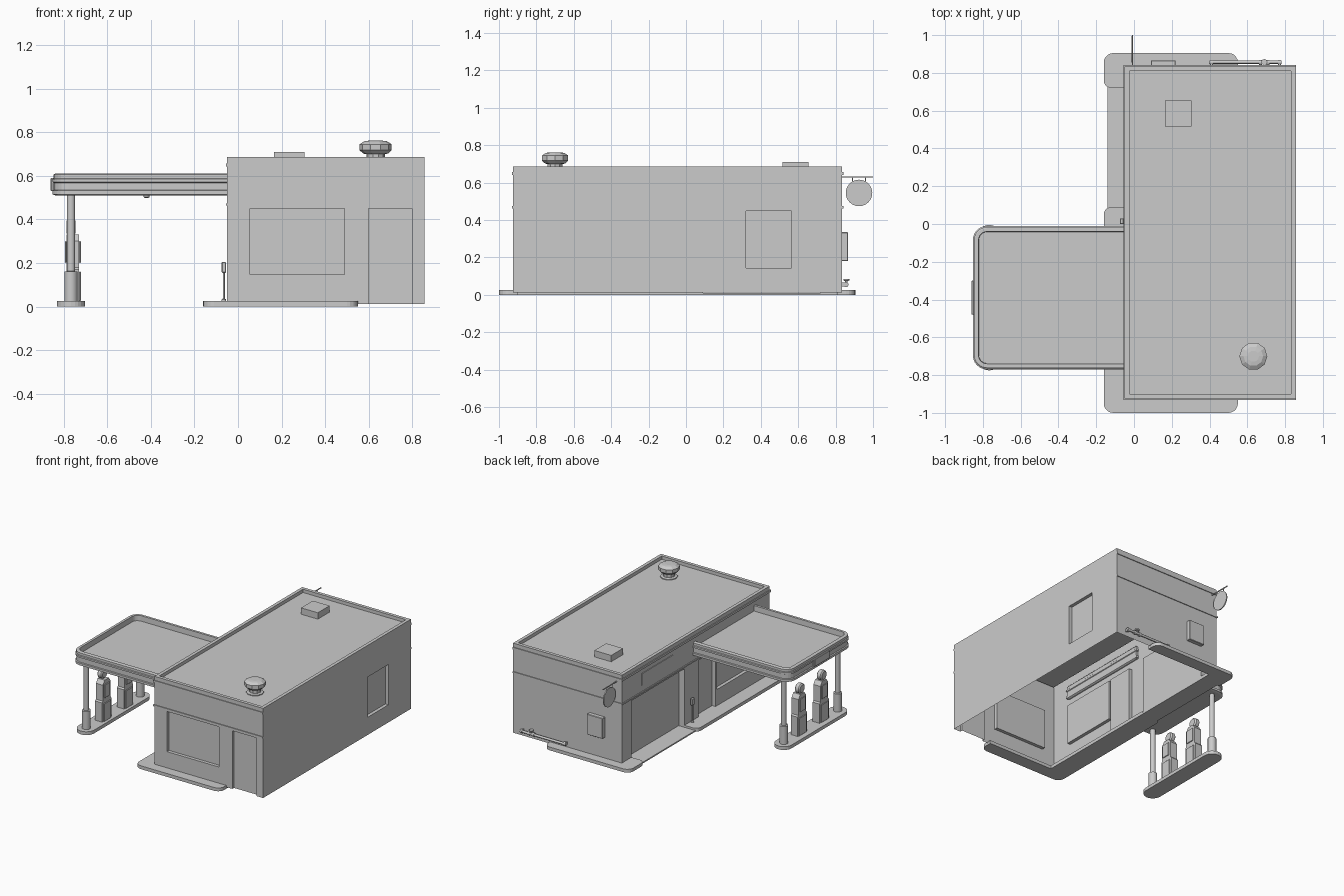
import bpy, bmesh, math
from mathutils import Matrix

if "Cube" in bpy.data.objects:
    bpy.data.objects.remove(bpy.data.objects["Cube"])


def make(name, bm, smooth=False):
    bmesh.ops.recalc_face_normals(bm, faces=bm.faces)
    me = bpy.data.meshes.new(name)
    bm.to_mesh(me)
    bm.free()
    ob = bpy.data.objects.new(name, me)
    bpy.context.collection.objects.link(ob)
    if smooth:
        bpy.ops.object.select_all(action='DESELECT')
        bpy.context.view_layer.objects.active = ob
        ob.select_set(True)
        bpy.ops.object.shade_smooth_by_angle(angle=math.radians(35))
    return ob


def add_box(bm, x, y, z):
    c = [((a[0] + a[1]) / 2, a[1] - a[0]) for a in (x, y, z)]
    m = Matrix.Translation([v[0] for v in c]) @ Matrix.Diagonal([v[1] for v in c] + [1])
    bmesh.ops.create_cube(bm, size=1, matrix=m)


def box(name, x, y, z, bevel=0):
    bm = bmesh.new()
    add_box(bm, x, y, z)
    if bevel:
        bmesh.ops.bevel(bm, geom=bm.edges[:], offset=bevel, segments=1, affect='EDGES')
    return make(name, bm)


def rings(name, loops, smooth=False):
    """Skin a stack of equal-length loops and cap both ends."""
    bm = bmesh.new()
    vs = [[bm.verts.new(p) for p in lp] for lp in loops]
    n = len(vs[0])
    for a, b in zip(vs, vs[1:]):
        for i in range(n):
            bm.faces.new((a[i], a[(i + 1) % n], b[(i + 1) % n], b[i]))
    bm.faces.new(vs[0])
    bm.faces.new(vs[-1])
    return make(name, bm, smooth)


def lathe(name, centre, profile, axis='z', n=16, smooth=True):
    """Revolve (radius, offset) pairs round an axis."""
    loops = []
    for r, h in profile:
        lp = []
        for i in range(n):
            a = 2 * math.pi * i / n
            u, v = r * math.cos(a), r * math.sin(a)
            p = (u, v, h) if axis == 'z' else (h, u, v) if axis == 'x' else (u, h, v)
            lp.append([p[k] + centre[k] for k in range(3)])
        loops.append(lp)
    return rings(name, loops, smooth)


def outline(pts, n=5):
    """Counter-clockwise polygon of (x, y, corner radius), all corners square to the axes."""
    out = []
    for i, (x, y, r) in enumerate(pts):
        if r <= 0:
            out.append((x, y))
            continue
        (px, py, _), (qx, qy, _) = pts[i - 1], pts[(i + 1) % len(pts)]
        d1 = math.hypot(px - x, py - y)
        d2 = math.hypot(qx - x, qy - y)
        ux, uy, vx, vy = (px - x) / d1, (py - y) / d1, (qx - x) / d2, (qy - y) / d2
        for k in range(n + 1):
            t = math.pi / 2 * k / n
            s, c = r * (1 - math.sin(t)), r * (1 - math.cos(t))
            out.append((x + ux * s + vx * c, y + uy * s + vy * c))
    return out


def slab(name, pts, z0, z1, n=5):
    o = outline(pts, n)
    return rings(name, [[(x, y, z) for x, y in o] for z in (z0, z1)])


# Building shell: solid block with recesses cut, then opened underneath
X0, X1, Y0, Y1, Z0, Z1 = -0.05, 0.857, -0.925, 0.835, 0.012, 0.687
building = box("building", (X0, X1), (Y0, Y1), (Z0, Z1))
cut = bmesh.new()
D = 0.025
add_box(cut, (X0 + D, X1 - D), (Y0 + D, Y1 - D), (Z1 - 0.025, 0.8))    # roof well
add_box(cut, (0.055, 0.49), (-1.1, Y0 + D), (0.147, 0.45))            # front window
add_box(cut, (0.60, 0.80), (-1.1, Y0 + 0.02), (-0.1, 0.45))           # front door
add_box(cut, (X1 - D, 1.0), (0.32, 0.565), (0.145, 0.448))            # side window
add_box(cut, (-0.2, X0 + 0.045), (0.09, 0.72), (-0.1, 0.45))          # garage bay
add_box(cut, (-0.2, X0 + D), (-0.75, -0.30), (0.147, 0.45))           # shop window
add_box(cut, (-0.2, X0 + 0.028), (-0.28, -0.08), (-0.1, 0.45))        # shop door
cutter = make("recess_cutter", cut)
cutter.hide_render = True
mod = building.modifiers.new("recesses", 'BOOLEAN')
mod.object = cutter
mod.operation = 'DIFFERENCE'
mod.solver = 'EXACT'
me = bpy.data.meshes.new_from_object(building.evaluated_get(bpy.context.evaluated_depsgraph_get()))
building.modifiers.clear()
building.data = me
bpy.data.objects.remove(cutter)
bm = bmesh.new()
bm.from_mesh(me)
low = [f for f in bm.faces if all(v.co.z < Z0 + 0.001 for v in f.verts)]
bmesh.ops.delete(bm, geom=low, context='FACES')
bm.to_mesh(me)
bm.free()

# Trim bands on front, left and back
for label, za, zb in (("lower", 0.463, 0.474), ("upper", 0.642, 0.658)):
    bm = bmesh.new()
    t = 0.006
    add_box(bm, (X0 - t, X0), (Y0 - t, Y1 + t), (za, zb))
    add_box(bm, (X0, X1), (Y0 - t, Y0), (za, zb))
    add_box(bm, (X0, X1), (Y1, Y1 + t), (za, zb))
    make(label + "_trim", bm)
box("garage_panel", (X0 - 0.005, X0), (0.23, 0.60), (0.52, 0.61))

# Pavements and driveway
slab("front_pavement", [(-0.16, -1.0, 0.05), (0.55, -1.0, 0.05), (0.55, -0.9, 0), (0.0, -0.9, 0),
                        (0.0, 0.09, 0), (-0.16, 0.09, 0.04)], 0, 0.025)
slab("back_pavement", [(-0.16, 0.72, 0.04), (0.0, 0.72, 0), (0.0, 0.81, 0), (0.55, 0.81, 0),
                       (0.55, 0.905, 0.05), (-0.16, 0.905, 0.05)], 0, 0.025)
box("driveway", (-0.14, 0.0), (0.07, 0.73), (0, 0.01))

# Canopy: banded tray with rounded outer corners
loops = []
for d, z in ((0.015, 0.51), (0, 0.515), (0, 0.532), (0.008, 0.535), (0.008, 0.568), (0, 0.572),
             (0, 0.585), (0.006, 0.588), (0.006, 0.606), (0.012, 0.61), (0.03, 0.61), (0.032, 0.57)):
    r = 0.075 - d
    o = outline([(-0.853 + d, -0.77 + d, r), (-0.03 - d * 0.5, -0.77 + d, 0),
                 (-0.03 - d * 0.5, -0.01 - d, 0), (-0.853 + d, -0.01 - d, r)], 6)
    loops.append([(x, y, z) for x, y in o])
rings("canopy", loops)
box("canopy_plate", (-0.861, -0.845), (-0.48, -0.30), (0.53, 0.59), 0.004)
lathe("canopy_lamp", (-0.42, -0.39, 0), [(0.008, 0.498), (0.014, 0.503), (0.014, 0.515)])

# Pump island, pillars and pumps
PX, CY = -0.767, -0.39
ix = (PX - 0.065, PX + 0.065)
iy = (CY - 0.385, CY + 0.385)
slab("pump_island", [(ix[0], iy[0], 0.064), (ix[1], iy[0], 0.064),
                     (ix[1], iy[1], 0.064), (ix[0], iy[1], 0.064)], 0, 0.025, 6)
for s, side in ((-1, "front"), (1, "rear")):
    lathe(side + "_pillar", (PX, CY + 0.32 * s, 0),
          [(0.03, 0.02), (0.03, 0.16), (0.019, 0.162), (0.019, 0.515)])
    y = CY + 0.13 * s
    prof = [(-0.055, 0.02), (0.055, 0.02), (0.055, 0.17), (0.046, 0.18), (0.046, 0.30),
            (0.025, 0.33), (-0.025, 0.33), (-0.046, 0.30), (-0.046, 0.18), (-0.055, 0.17)]
    rings(side + "_pump_body", [[(x, y + a, z) for a, z in prof] for x in (-0.788, -0.730)])
    for k, (xa, xb) in enumerate(((-0.794, -0.788), (-0.730, -0.722))):
        box(f"{side}_pump_face_{k}", (xa, xb), (y - 0.032, y + 0.032), (0.20, 0.30), 0.002)
        box(f"{side}_pump_cabinet_{k}", (xa, xb), (y - 0.042, y + 0.042), (0.025, 0.16), 0.002)
    lathe(side + "_pump_globe", (PX, y, 0.365),
          [(0.028, -0.021), (0.037, -0.013), (0.037, 0.013), (0.028, 0.021)], 'x')

# Roof fittings
box("roof_hatch", (0.165, 0.305), (0.515, 0.655), (0.655, 0.71))
lathe("roof_vent", (0.632, -0.70, 0), [(0.06, 0.66), (0.06, 0.668), (0.042, 0.672), (0.042, 0.70),
      (0.056, 0.702), (0.074, 0.718), (0.074, 0.745), (0.052, 0.759), (0.03, 0.762)], n=10, smooth=False)

# Air post by the garage
lathe("air_post", (-0.065, 0.015, 0), [(0.011, 0.02), (0.011, 0.032), (0.005, 0.036), (0.005, 0.16)])
box("air_post_head", (-0.075, -0.055), (0.0, 0.03), (0.155, 0.205), 0.003)

# Hanging round sign on the back wall
box("sign_bracket", (-0.011, -0.005), (0.83, 1.0), (0.627, 0.633))
lathe("round_sign", (-0.008, 0.925, 0.545), [(0.071, -0.004), (0.071, 0.004)], 'x', 24)
for i, y in enumerate((0.89, 0.96)):
    box(f"sign_hanger_{i}", (-0.010, -0.006), (y - 0.002, y + 0.002), (0.60, 0.63))

# Back wall meter box and pipe with valve
box("meter_box", (0.09, 0.22), (0.83, 0.866), (0.18, 0.335), 0.003)
lathe("wall_pipe", (0, 0.857, 0.055), [(0.009, 0.40), (0.009, 0.78)], 'x', 12)
for i, x in enumerate((0.41, 0.67, 0.71, 0.77)):
    lathe(f"pipe_collar_{i}", (x, 0.855, 0.055), [(0.014, -0.008), (0.014, 0.008)], 'x', 12)
lathe("pipe_valve", (0.69, 0.857, 0), [(0.006, 0.05), (0.006, 0.075), (0.016, 0.076), (0.016, 0.085)], n=12)
for i, x in enumerate((0.41, 0.77)):
    box(f"pipe_support_{i}", (x - 0.006, x + 0.006), (0.83, 0.858), (0.045, 0.065))
